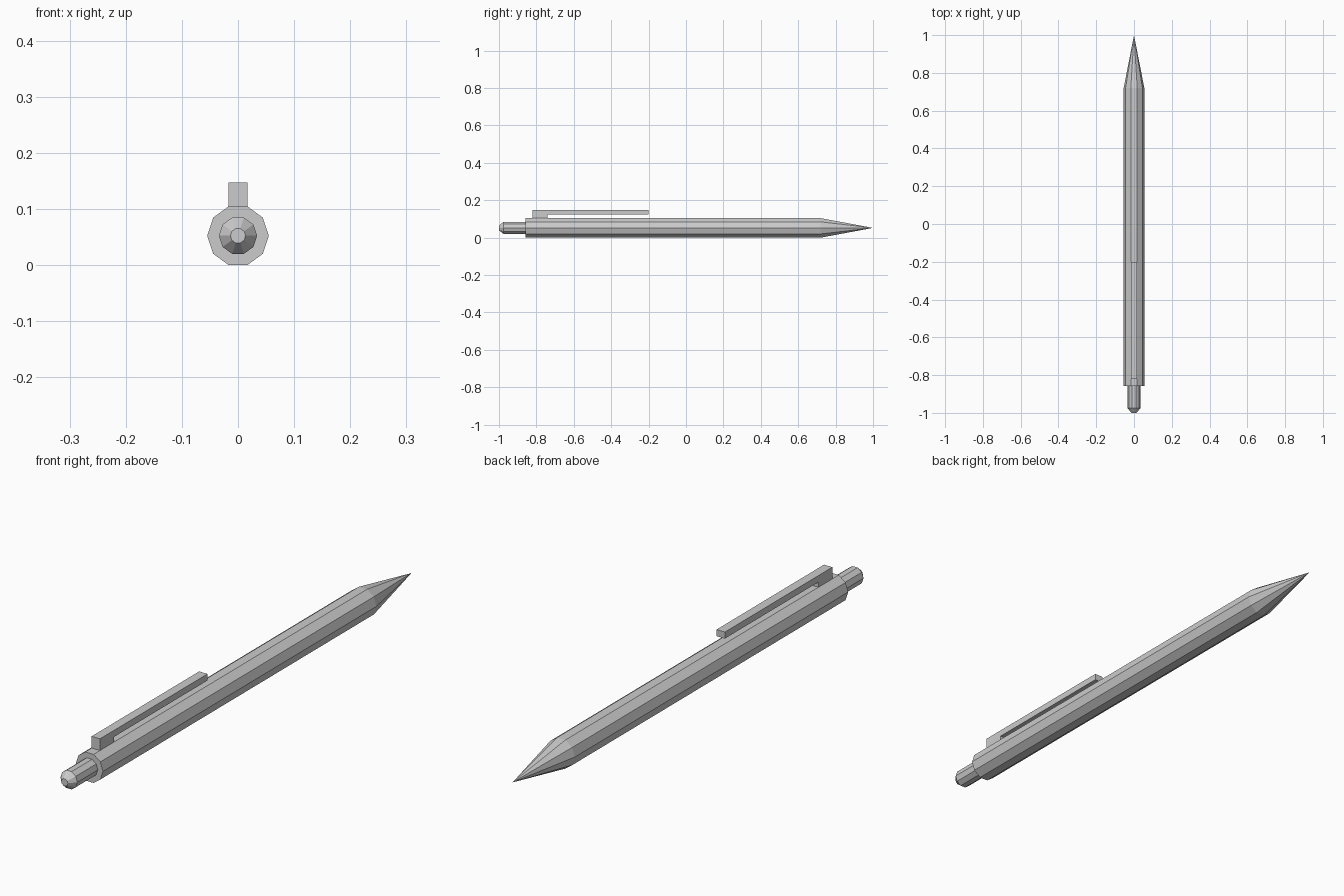
import bpy, bmesh
from math import cos, sin, pi

if "Cube" in bpy.data.objects:
    bpy.data.objects.remove(bpy.data.objects["Cube"])

SIDES = 10
R = 0.0548
CZ = R * sin(2 * pi / 5)      # axis height: lower flat rests on z = 0


def finish(name, bm):
    bmesh.ops.recalc_face_normals(bm, faces=bm.faces)
    me = bpy.data.meshes.new(name)
    bm.to_mesh(me)
    bm.free()
    ob = bpy.data.objects.new(name, me)
    bpy.context.collection.objects.link(ob)
    return ob


def lathe(name, profile):
    """Ten-sided solid along y from (y, radius) pairs; radius 0 makes a point."""
    bm = bmesh.new()
    rings = []
    for y, r in profile:
        n = SIDES if r else 1
        rings.append([bm.verts.new((r * cos(2 * pi * i / SIDES), y,
                                    CZ + r * sin(2 * pi * i / SIDES))) for i in range(n)])
    for a, b in zip(rings, rings[1:]):
        for i in range(SIDES):
            j = (i + 1) % SIDES
            if len(b) == 1:
                bm.faces.new((a[i], a[j], b[0]))
            else:
                bm.faces.new((a[i], a[j], b[j], b[i]))
    for ring in (rings[0], rings[-1]):
        if len(ring) > 1:
            bm.faces.new(ring)
    return finish(name, bm)


# barrel with pointed writing tip
lathe("barrel", [(-0.857, R), (0.72, R), (1.0, 0)])

# push button with chamfered end
lathe("push_button", [(-1.0, 0.0135), (-0.975, 0.034), (-0.85, 0.034)])

# clip: side profile (y, z) of bar and foot, extruded across x
top = 2 * CZ
half = R * cos(2 * pi / 5)
profile = [(-0.82, top), (-0.74, top), (-0.74, 0.123),
           (-0.2, 0.123), (-0.2, 0.147), (-0.82, 0.147)]
bm = bmesh.new()
face = bm.faces.new([bm.verts.new((-half, y, z)) for y, z in profile])
ext = bmesh.ops.extrude_face_region(bm, geom=[face])
bmesh.ops.translate(bm, vec=(2 * half, 0, 0),
                    verts=[g for g in ext["geom"] if isinstance(g, bmesh.types.BMVert)])
finish("clip", bm)
